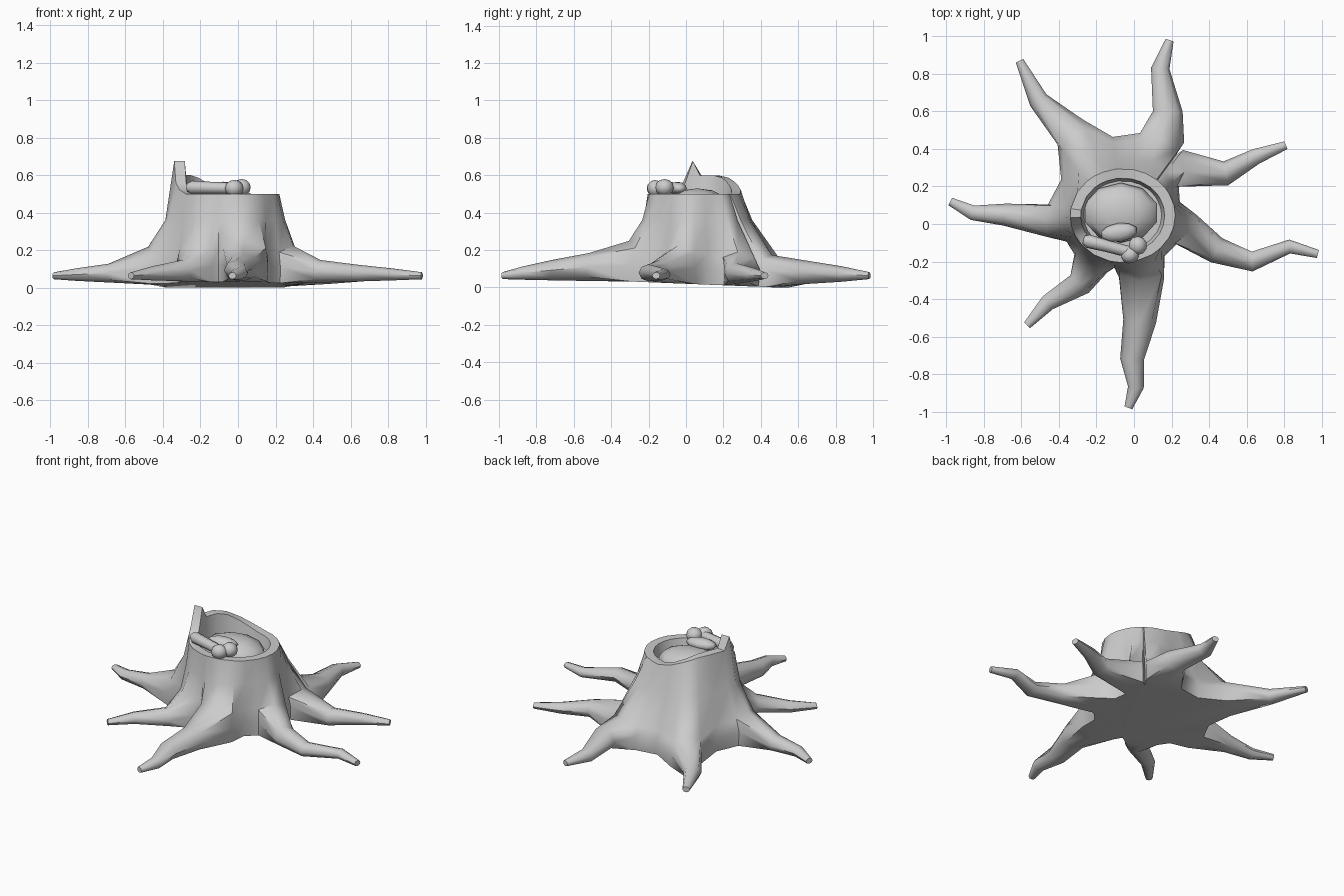
import bpy, bmesh
from math import atan2, cos, sin, tau, degrees, radians
from mathutils import Vector

cube = bpy.data.objects.get("Cube")
if cube:
    bpy.data.objects.remove(cube)

grey = bpy.data.materials.new("plain grey")
grey.use_nodes = True
grey.diffuse_color = (0.6, 0.6, 0.6, 1)
shader = grey.node_tree.nodes["Principled BSDF"]
shader.inputs["Base Color"].default_value = grey.diffuse_color


def finish(mesh_data, name, angle=50):
    bmesh.ops.recalc_face_normals(mesh_data, faces=mesh_data.faces)
    mesh = bpy.data.meshes.new(name)
    mesh_data.to_mesh(mesh)
    mesh_data.free()
    mesh.materials.append(grey)
    part = bpy.data.objects.new(name, mesh)
    bpy.context.collection.objects.link(part)
    bpy.ops.object.select_all(action="DESELECT")
    part.select_set(True)
    bpy.context.view_layer.objects.active = part
    bpy.ops.object.shade_smooth_by_angle(angle=radians(angle))


def bridge(mesh_data, lower, upper, skip=()):
    """Joins two closed loops of vertices with quads."""
    count = len(lower)
    for here in range(count):
        after = (here + 1) % count
        if here not in skip:
            mesh_data.faces.new((lower[here], lower[after], upper[after], upper[here]))


def side_of(direction):
    return Vector((-direction.y, direction.x)).normalized()


def ground(point):
    return max(0, .02 - .04 * point.y)


# Roots, anticlockwise: half width at the trunk, then the centre line to the tip
ROOTS = [
    (.095, [(.28, -.03), (.44, -.14), (.63, -.2), (.83, -.12), (.98, -.16)]),
    (.095, [(.25, .3), (.49, .27), (.65, .36), (.81, .42)]),
    (.12, [(.15, .46), (.18, .6), (.14, .83), (.19, .98)]),
    (.095, [(-.34, .49), (-.51, .66), (-.61, .87)]),
    (.085, [(-.47, .02), (-.69, .05), (-.86, .06), (-.98, .12)]),
    (.1, [(-.23, -.21), (-.29, -.32), (-.46, -.42), (-.57, -.54)]),
    (.12, [(.04, -.29), (.03, -.52), (-.01, -.72), (.01, -.87), (-.03, -.98)]),
]
AXIS = Vector((-.06, .045))

# Broken rim: height against angle, with one tall splinter on the right
RIM = [(0, .5), (85, .5), (140, .6), (173, .6), (183, .68), (194, .56), (212, .5), (360, .5)]


def rim_height(angle):
    for (start, low), (end, high) in zip(RIM, RIM[1:]):
        if start <= angle <= end:
            return low + (high - low) * (angle - start) / (end - start)


# Base outline: start, middle and end of each root mouth, then a valley
mouths = []
for width, path in ROOTS:
    middle = Vector(path[0])
    outward = (Vector(path[1]) - middle).normalized()
    side = side_of(outward) * width
    crown = .22 - .1 * middle.y
    mouths.append([(middle - side, crown * .85), (middle + outward * .04, crown), (middle + side, crown * .85)])

columns = []
for mouth, following in zip(mouths, mouths[1:] + mouths[:1]):
    (end, height), (start, next_height) = mouth[-1], following[0]
    valley = ((end + start) / 2).lerp(AXIS, .12)
    columns += mouth + [(valley, (height + next_height) / 2)]

# Trunk rings from the ground up, over the rim and down the inside
stump = bmesh.new()
rings = [[] for level in range(7)]
for base, crown in columns:
    spoke = base - AXIS
    angle = atan2(spoke.y, spoke.x)
    top = AXIS + Vector((.28 * cos(angle), .25 * sin(angle)))
    rim = rim_height(degrees(angle) % 360)
    spots = [
        (top.lerp(base, .96), ground(base)),
        (base, .03 + crown * .42),
        (top.lerp(base, .82), crown),
        (top.lerp(base, .28), .36),
        (top, rim),
        (AXIS.lerp(top, .8), rim),
        (AXIS.lerp(top, .74), .43),
    ]
    for ring, (point, height) in zip(rings, spots):
        ring.append(stump.verts.new((point.x, point.y, height)))

# The two lowest bands stay open where the roots grow out
openings = [k for k in range(len(columns)) if k % 4 < 2]
for level, (lower, upper) in enumerate(zip(rings, rings[1:])):
    bridge(stump, lower, upper, openings if level < 2 else ())
stump.faces.new(rings[0])
stump.faces.new(rings[-1])

# Roots grown from the openings, tapering to blunt tips
for number, (width, path) in enumerate(ROOTS):
    first = number * 4
    bottom, middle, top = (ring[first:first + 3] for ring in rings[:3])
    loop = bottom + [middle[2]] + top[::-1] + [middle[0]]
    line = [Vector(point) for point in path]
    for step in range(1, len(line)):
        along = step / (len(line) - 1)
        heading = (line[step] - line[step - 1]).normalized()
        if along < 1:
            heading += (line[step + 1] - line[step]).normalized()
        side = side_of(heading)
        half_width = width + (.022 - width) * along ** .8
        half_height = half_width * .85
        floor = ground(line[0]) * (1 - along) + .045 * along
        section = []
        for corner in range(8):
            turn = tau * (corner - 3) / 8
            spot = line[step] + side * half_width * cos(turn)
            height = floor + half_height * (1 + sin(turn))
            section.append(stump.verts.new((spot.x, spot.y, height)))
        bridge(stump, loop, section)
        loop = section
    stump.faces.new(loop)
finish(stump, "stump_with_roots")


def lump(name, centre, size, turn=0):
    """A low-poly rounded lump turned about the vertical."""
    ball = bmesh.new()
    bmesh.ops.create_uvsphere(ball, u_segments=10, v_segments=6, radius=1)
    for vert in ball.verts:
        x, y, z = (c * s for c, s in zip(vert.co, size))
        spun = Vector((x * cos(turn) - y * sin(turn), x * sin(turn) + y * cos(turn), z))
        vert.co = Vector(centre) + spun
    finish(ball, name, 60)


# Mound filling the hollow, and the lumps resting on it
lump("hollow_mound", (-.07, .06, .45), (.2, .16, .08))
lump("mound_lump", (-.08, -.045, .53), (.1, .05, .035), .15)
lump("front_knob", (-.02, -.165, .53), (.05, .045, .045), .4)
lump("side_knob", (.02, -.115, .535), (.05, .05, .045), .6)

# Short bar lying across the rim
bar = bmesh.new()
start, end = Vector((-.27, -.085, .535)), Vector((-.02, -.15, .53))
aim = (end - start).to_track_quat("Z", "Y")
bar_rings = []
for along, radius in ((0, .022), (.1, .036), (.5, .032), (1, .03)):
    ring = []
    for corner in range(8):
        turn = tau * corner / 8
        offset = aim @ Vector((radius * cos(turn), radius * sin(turn), 0))
        ring.append(bar.verts.new(start.lerp(end, along) + offset))
    bar_rings.append(ring)
for lower, upper in zip(bar_rings, bar_rings[1:]):
    bridge(bar, lower, upper)
bar.faces.new(bar_rings[0])
bar.faces.new(bar_rings[-1])
finish(bar, "resting_bar")
